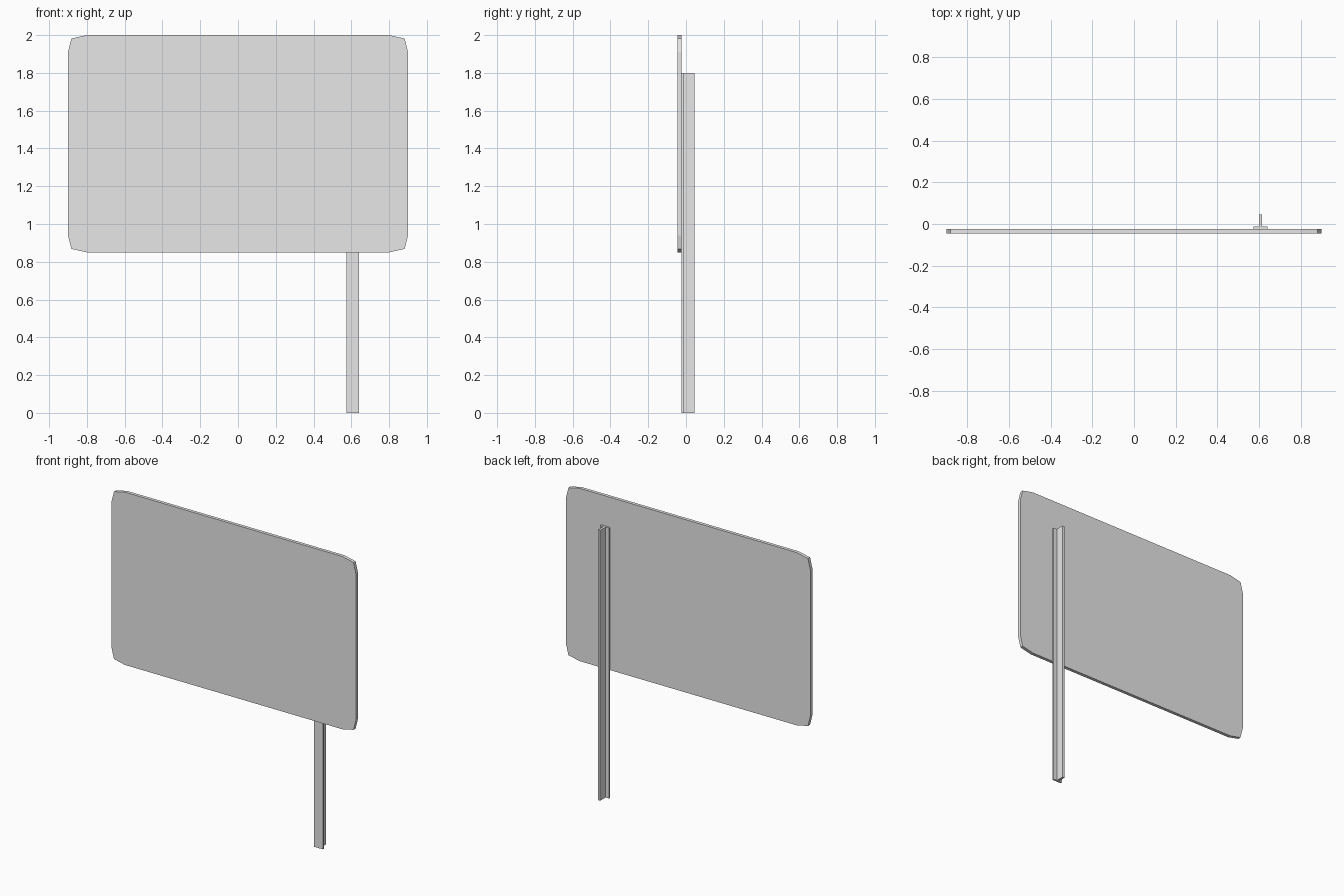
import bpy
import bmesh

cube = bpy.data.objects.get("Cube")
if cube:
    bpy.data.objects.remove(cube, do_unlink=True)

# Plain grey metal for the whole sign
GREY = (0.8, 0.8, 0.8, 1.0)
metal = bpy.data.materials.new("light grey metal")
metal.use_nodes = True
metal.diffuse_color = GREY
metal.node_tree.nodes["Principled BSDF"].inputs["Base Color"].default_value = GREY


def extrude_profile(name, points, direction):
    """Make a flat outline from 3D points and extrude it into a solid."""
    bm = bmesh.new()
    face = bm.faces.new([bm.verts.new(p) for p in points])
    result = bmesh.ops.extrude_face_region(bm, geom=[face], use_keep_orig=True)
    moved = [v for v in result["geom"] if isinstance(v, bmesh.types.BMVert)]
    bmesh.ops.translate(bm, verts=moved, vec=direction)
    bmesh.ops.recalc_face_normals(bm, faces=bm.faces)
    mesh = bpy.data.meshes.new(name)
    bm.to_mesh(mesh)
    bm.free()
    mesh.materials.append(metal)
    obj = bpy.data.objects.new(name, mesh)
    bpy.context.collection.objects.link(obj)
    return obj


# Sign board: rectangle with two-step chamfered corners
FRONT, JOINT, BACK = -0.045, -0.023, 0.045
half_w, half_h, mid_z = 0.9, 0.575, 1.425
corner = [(half_w, half_h - 0.09), (half_w - 0.018, half_h - 0.018),
          (half_w - 0.1, half_h)]
outline = []
for sx, sz in ((1, 1), (-1, 1), (-1, -1), (1, -1)):
    steps = corner if sx * sz > 0 else corner[::-1]
    outline += [(sx * x, FRONT, mid_z + sz * z) for x, z in steps]
extrude_profile("sign_board", outline, (0, JOINT - FRONT, 0))

# Post: T-shaped section, flange against the board and web to the rear
post_x, flange, web, thick, height = 0.608, 0.033, 0.008, 0.012, 1.8
half = [(flange, JOINT), (flange, JOINT + thick), (web, JOINT + thick), (web, BACK)]
section = half + [(-x, y) for x, y in reversed(half)]
extrude_profile("support_post", [(post_x + x, y, 0) for x, y in section],
                (0, 0, height))
